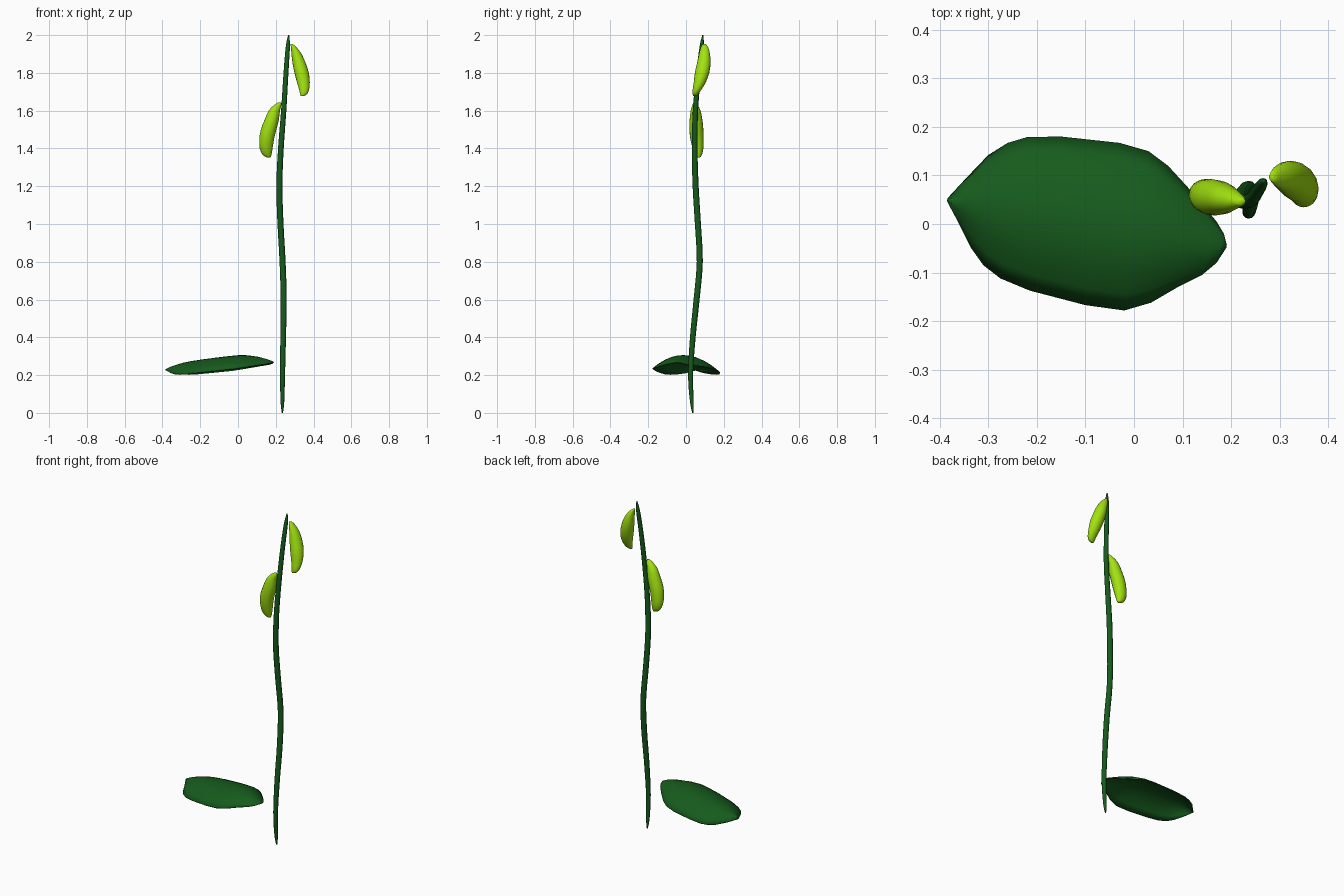
import bpy, bmesh, math
from mathutils import Vector


def material(name, color):
    m = bpy.data.materials.new(name)
    m.diffuse_color = color
    return m


DARK = material("dark_green", (0.008, 0.105, 0.012, 1))
LIME = material("lime_green", (0.36, 0.76, 0.005, 1))


def smooth_rows(rows, steps):
    """Catmull-Rom interpolation of rows of numbers."""
    out = []
    for i in range(len(rows) - 1):
        a, b = rows[max(i - 1, 0)], rows[i]
        c, d = rows[i + 1], rows[min(i + 2, len(rows) - 1)]
        for s in range(steps):
            t = s / steps
            out.append([0.5 * (2 * q + (r - p) * t + (2 * p - 5 * q + 4 * r - w) * t * t
                               + (3 * q - p - 3 * r + w) * t ** 3)
                        for p, q, r, w in zip(a, b, c, d)])
    return out + [list(rows[-1])]


def finish(bm, name, mat):
    bmesh.ops.recalc_face_normals(bm, faces=bm.faces)
    for f in bm.faces:
        f.smooth = True
    me = bpy.data.meshes.new(name)
    bm.to_mesh(me)
    bm.free()
    ob = bpy.data.objects.new(name, me)
    bpy.context.collection.objects.link(ob)
    me.materials.append(mat)
    return ob


def loft(name, rows, mat, sides, steps):
    """Closed tube through rows of (x, y, z, radius x, radius y)."""
    bm = bmesh.new()
    rings = []
    for x, y, z, rx, ry in smooth_rows(rows, steps):
        rings.append([bm.verts.new((x + rx * math.cos(2 * math.pi * k / sides),
                                    y + ry * math.sin(2 * math.pi * k / sides), z))
                      for k in range(sides)])
    for a, b in zip(rings, rings[1:]):
        for k in range(sides):
            n = (k + 1) % sides
            bm.faces.new((a[k], a[n], b[n], b[k]))
    bm.faces.new(rings[0])
    bm.faces.new(rings[-1])
    return finish(bm, name, mat)


# Stem: gently swaying, tapered at both ends
path = [(.235, .036, 0, .003), (.235, .031, .06, .010), (.236, .024, .2, .013),
        (.239, .036, .4, .015), (.242, .056, .6, .016), (.236, .073, .8, .016),
        (.225, .063, 1.0, .016), (.219, .051, 1.2, .016), (.227, .046, 1.4, .015),
        (.242, .050, 1.6, .014), (.254, .067, 1.8, .013), (.264, .083, 1.94, .011),
        (.268, .089, 2.0, .003)]
loft("stem", [(x, y, z, r, r) for x, y, z, r in path], DARK, 12, 3)

# Bean-shaped buds hanging from the stem
loft("lower_bud", [(.220, .046, 1.643, .008, .006), (.211, .048, 1.63, .019, .014),
                   (.192, .051, 1.60, .030, .026), (.178, .053, 1.55, .038, .034),
                   (.162, .055, 1.50, .041, .037), (.152, .058, 1.45, .039, .035),
                   (.149, .064, 1.40, .034, .028), (.154, .067, 1.365, .023, .017),
                   (.163, .067, 1.353, .010, .008)], LIME, 16, 2)
loft("upper_bud", [(.284, .097, 1.952, .006, .008), (.294, .098, 1.937, .014, .019),
                   (.310, .098, 1.90, .027, .029), (.324, .094, 1.85, .035, .036),
                   (.337, .085, 1.80, .038, .038), (.346, .073, 1.75, .034, .032),
                   (.350, .058, 1.71, .026, .023), (.347, .049, 1.687, .018, .014),
                   (.340, .046, 1.678, .009, .007)], LIME, 16, 2)

# Broad arched leaf: (back x, back y, front x, front y, rib z, edge z)
ribs = [(-.384, .053, -.385, .047, .231, .227), (-.345, .095, -.36, .0, .246, .214),
        (-.30, .142, -.335, -.05, .258, .207), (-.26, .167, -.31, -.085, .267, .206),
        (-.22, .179, -.275, -.112, .274, .208), (-.15, .180, -.215, -.137, .284, .215),
        (-.03, .167, -.10, -.167, .299, .227), (.03, .150, -.02, -.178, .306, .236),
        (.07, .120, .035, -.162, .305, .243), (.125, .060, .09, -.130, .297, .252),
        (.170, .005, .14, -.105, .284, .259), (.185, -.020, .17, -.080, .276, .264),
        (.191, -.043, .19, -.049, .270, .268)]
bm = bmesh.new()
grid = []
for bx, by, fx, fy, zr, ze in ribs:
    row = []
    for k in range(11):
        t = k / 10
        u = 2 * t - 1
        row.append(bm.verts.new((bx + (fx - bx) * t, by + (fy - by) * t,
                                 ze + (zr - ze) * (1 - u * u))))
    grid.append(row)
for a, b in zip(grid, grid[1:]):
    for k in range(10):
        bm.faces.new((a[k], a[k + 1], b[k + 1], b[k]))
leaf = finish(bm, "leaf", DARK)
if leaf.data.polygons[60].normal.z < 0:
    leaf.data.flip_normals()
shell = leaf.modifiers.new("thickness", 'SOLIDIFY')
shell.thickness = 0.006
shell.offset = -1
